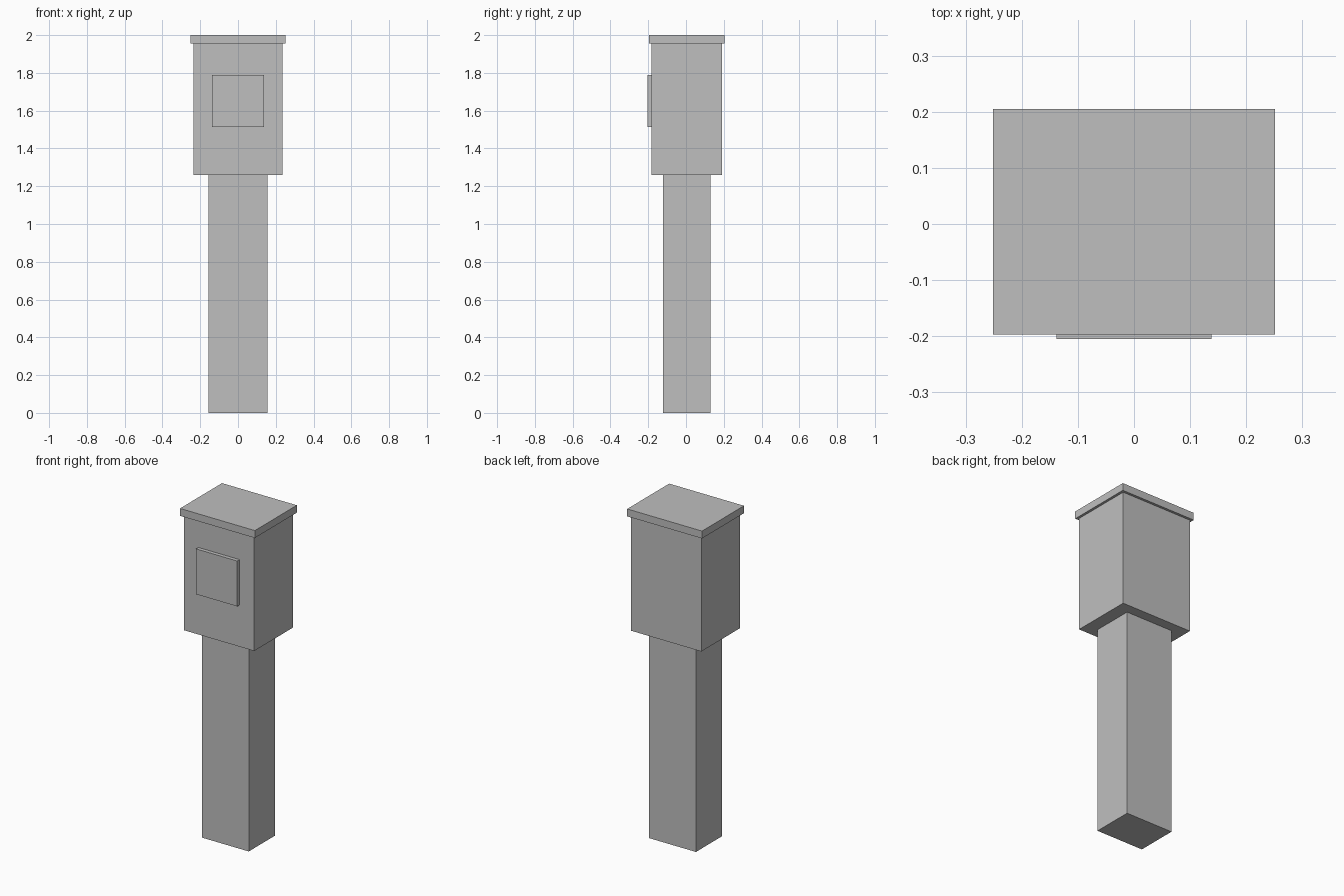
import bpy

if "Cube" in bpy.data.objects:
    bpy.data.objects.remove(bpy.data.objects["Cube"])

# Single painted-metal colour
grey = bpy.data.materials.new("plain grey")
grey.diffuse_color = (0.52, 0.52, 0.52, 1)
grey.use_nodes = True
grey.node_tree.nodes["Principled BSDF"].inputs["Base Color"].default_value = grey.diffuse_color


def block(name, x, y, z):
    """Box spanning the given (low, high) ranges."""
    bpy.ops.mesh.primitive_cube_add(size=1)
    ob = bpy.context.object
    ob.name = name
    spans = (x, y, z)
    ob.location = [(a + b) / 2 for a, b in spans]
    ob.scale = [b - a for a, b in spans]
    bpy.ops.object.transform_apply(location=True, rotation=False, scale=True)
    ob.data.materials.append(grey)
    return ob


# Square-edged support post
block("post", (-0.157, 0.157), (-0.121, 0.129), (0, 1.26))
# Main cabinet on the post
block("cabinet", (-0.236, 0.236), (-0.182, 0.19), (1.26, 1.955))
# Overhanging lid
block("lid", (-0.251, 0.251), (-0.197, 0.205), (1.955, 2.0))
# Raised panel on the cabinet front
block("front_panel", (-0.138, 0.138), (-0.205, -0.182), (1.513, 1.788))
